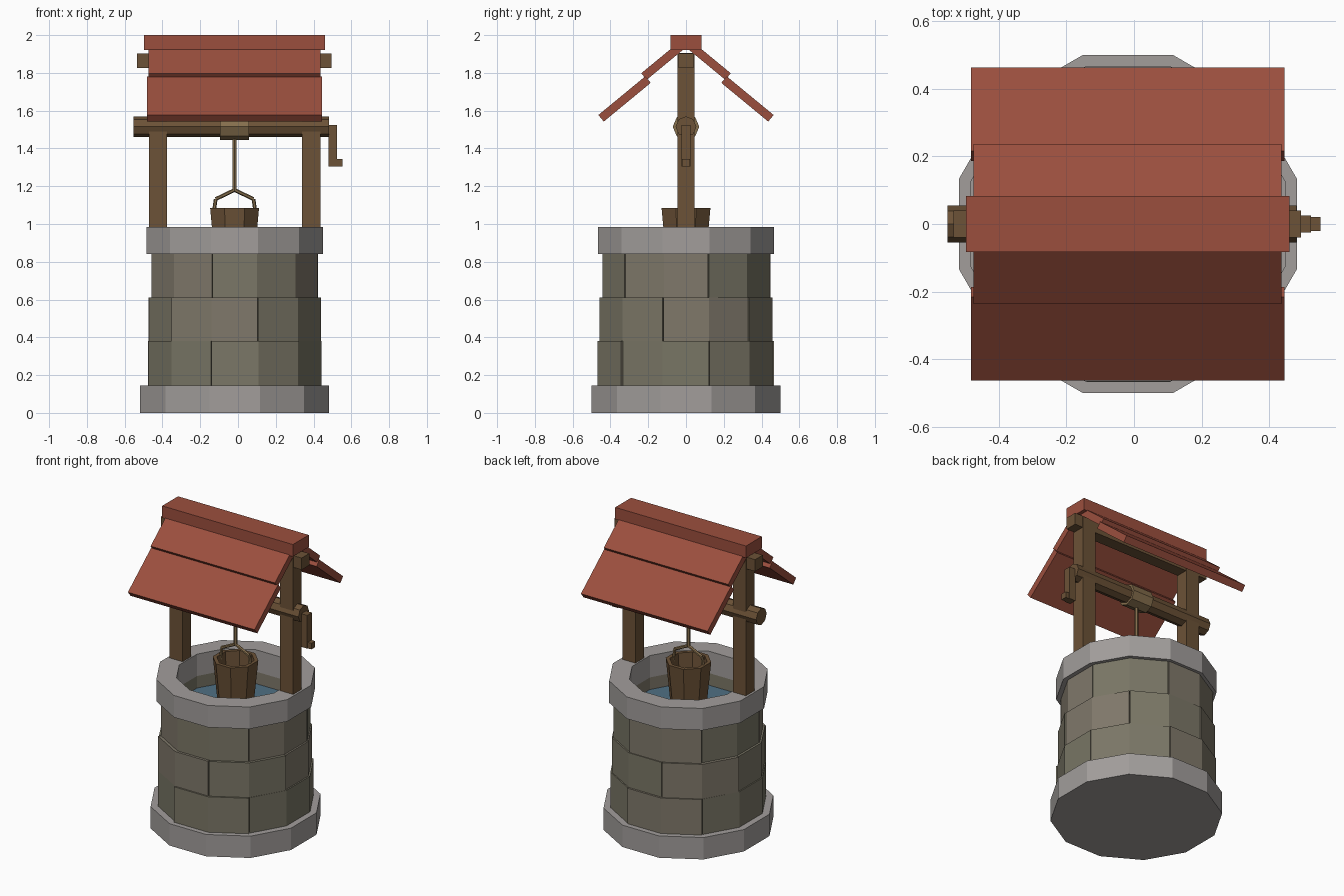
import bpy, bmesh, math, random
from mathutils import Vector, Matrix

if "Cube" in bpy.data.objects:
    bpy.data.objects.remove(bpy.data.objects["Cube"])

random.seed(4)
CX = -0.018  # well axis


def mat(name, col):
    m = bpy.data.materials.new(name)
    m.diffuse_color = (*col, 1)
    m.use_nodes = True
    m.node_tree.nodes["Principled BSDF"].inputs["Base Color"].default_value = m.diffuse_color
    return m


CAP = mat("pale_stone", (0.36, 0.34, 0.33))
STONES = [mat("stone_%d" % i, c) for i, c in enumerate(
    [(0.20, 0.185, 0.135), (0.215, 0.19, 0.145), (0.19, 0.18, 0.13)])]
WOOD = mat("wood", (0.15, 0.085, 0.038))
ROOF = mat("roof_red", (0.33, 0.078, 0.048))
WATER = mat("water", (0.08, 0.16, 0.23))
ROPE = mat("rope", (0.24, 0.16, 0.075))


def finish(name, bm, m):
    bmesh.ops.recalc_face_normals(bm, faces=bm.faces)
    me = bpy.data.meshes.new(name)
    bm.to_mesh(me)
    bm.free()
    me.materials.append(m)
    ob = bpy.data.objects.new(name, me)
    bpy.context.collection.objects.link(ob)
    return ob


def box(name, lo, hi, m, tilt=0.0, pivot=(0, 0, 0)):
    lo, hi = Vector(lo), Vector(hi)
    bm = bmesh.new()
    bmesh.ops.create_cube(bm, size=1)
    for v in bm.verts:
        v.co = (lo + hi) / 2 + v.co * (hi - lo)
    bmesh.ops.transform(bm, verts=bm.verts,
                        matrix=Matrix.Translation(pivot) @ Matrix.Rotation(tilt, 4, 'X'))
    return finish(name, bm, m)


def rod(name, a, b, r, sides, m, spin=0.0):
    a, b = Vector(a), Vector(b)
    bm = bmesh.new()
    bmesh.ops.create_cone(bm, cap_ends=True, segments=sides, radius1=r, radius2=r,
                          depth=(b - a).length)
    rot = (b - a).to_track_quat('Z', 'Y').to_matrix().to_4x4()
    bmesh.ops.transform(bm, verts=bm.verts, matrix=Matrix.Translation((a + b) / 2)
                        @ rot @ Matrix.Rotation(spin, 4, 'Z'))
    return finish(name, bm, m)


def lathe(name, prof, angles, m, closed=True):
    """Sweep a closed (r, z) profile through angles in degrees."""
    bm = bmesh.new()
    rings = [[bm.verts.new((CX + r * math.cos(math.radians(a)),
                            r * math.sin(math.radians(a)), z)) for r, z in prof]
             for a in angles]
    n, k = len(rings), len(prof)
    for i in range(n if closed else n - 1):
        p, q = rings[i], rings[(i + 1) % n]
        for j in range(k):
            bm.faces.new((p[j], p[(j + 1) % k], q[(j + 1) % k], q[j]))
    if not closed:
        bm.faces.new(rings[0])
        bm.faces.new(rings[-1])
    return finish(name, bm, m)


def rect(r0, r1, z0, z1):
    return [(r0, z0), (r1, z0), (r1, z1), (r0, z1)]


TWELVE = [15 + 30 * i for i in range(12)]

# Stone base, rim and water
rod("base", (CX, 0, 0), (CX, 0, 0.145), 0.518, 12, CAP, math.radians(15))
lathe("rim", rect(0.36, 0.4835, 0.84, 0.985), TWELVE, CAP)
rod("water", (CX, 0, 0.73), (CX, 0, 0.76), 0.365, 12, WATER, math.radians(15))

# Three courses of staggered stone blocks
for row, (z0, z1, r) in enumerate([(0.145, 0.38, 0.479), (0.38, 0.61, 0.47), (0.61, 0.84, 0.457)]):
    for i in range(6):
        a = 15 + 60 * i + 30 * (row % 2)
        lathe("wall_block_%d_%d" % (row + 1, i + 1),
              rect(0.36, r + random.uniform(-0.006, 0.006), z0, z1),
              [a + 0.3, a + 30, a + 59.7], random.choice(STONES), False)

# Posts and ridge beam
for side, x in (("left", -0.423), ("right", 0.388)):
    box(side + "_post", (x - 0.048, -0.045, 0.97), (x + 0.048, 0.045, 1.905), WOOD)
box("ridge_beam", (-0.535, -0.04, 1.825), (0.495, 0.04, 1.903), WOOD)

# Windlass, rope drum and crank
rod("windlass", (-0.553, 0, 1.515), (0.482, 0, 1.515), 0.055, 8, WOOD)
rod("rope_drum", (-0.095, 0, 1.515), (0.058, 0, 1.515), 0.07, 8, ROPE)
box("crank_arm", (0.48, -0.025, 1.305), (0.525, 0.025, 1.525), WOOD)
box("crank_handle", (0.5, -0.02, 1.305), (0.552, 0.02, 1.345), WOOD)

# Rope and bail
rod("rope", (CX, 0, 1.175), (CX, 0, 1.46), 0.012, 6, ROPE)
for side, s in (("left", -1), ("right", 1)):
    knee = (CX + s * 0.1, 0, 1.132)
    rod(side + "_bail_top", (CX, 0, 1.18), knee, 0.01, 6, ROPE)
    rod(side + "_bail_side", knee, (CX + s * 0.112, 0, 1.05), 0.01, 6, ROPE)

# Bucket: open, tapered, eight staves
lathe("bucket", [(0.0, 0.8), (0.112, 0.8), (0.14, 1.085), (0.115, 1.085), (0.092, 0.83), (0.0, 0.83)][1:5],
      [22.5 + 45 * i for i in range(8)], WOOD)
rod("bucket_floor", (CX, 0, 0.8), (CX, 0, 0.83), 0.1, 8, WOOD, math.radians(22.5))

# Roof: two overlapping courses per slope and a ridge cap
T = math.radians(39.5)
for side, s in (("front", 1), ("back", -1)):
    for name, x0, x1, length, y, z in (("lower", -0.483, 0.446, 0.322, 0.464, 1.577),
                                       ("upper", -0.475, 0.437, 0.25, 0.237, 1.798)):
        ys = sorted((0, s * length))
        box("%s_%s_roof_board" % (side, name), (x0, ys[0], -0.045), (x1, ys[1], 0),
            ROOF, s * T, (0, -s * y, z))
box("ridge_cap", (-0.498, -0.083, 1.92), (0.461, 0.083, 2.0), ROOF)
